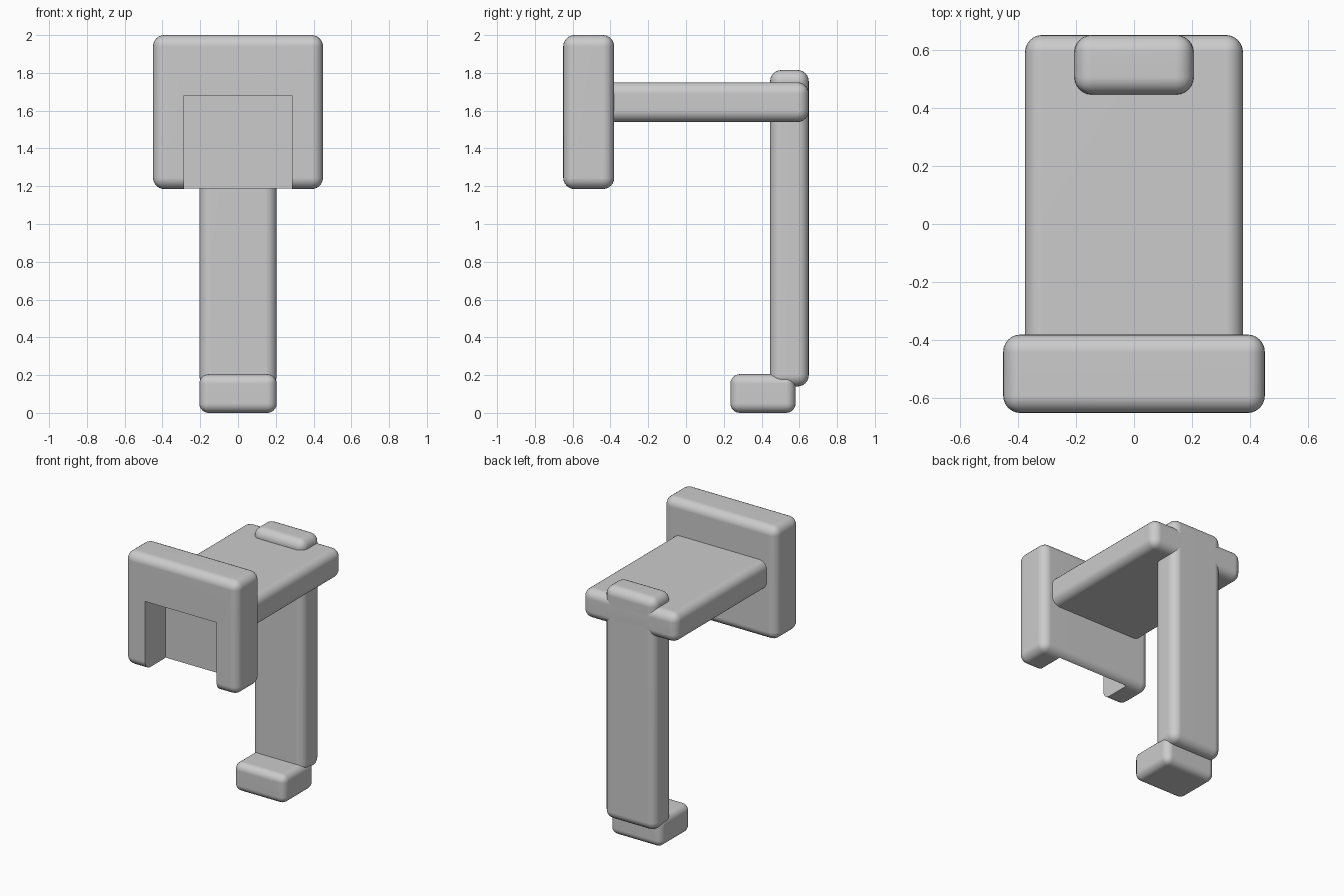
import bpy
import bmesh
from mathutils import Vector

cube = bpy.data.objects.get("Cube")
if cube:
    bpy.data.objects.remove(cube, do_unlink=True)

# Single flat grey
grey = bpy.data.materials.new("plain_grey")
grey.use_nodes = True
grey.diffuse_color = (0.6, 0.6, 0.6, 1)
grey.node_tree.nodes["Principled BSDF"].inputs["Base Color"].default_value = (0.6, 0.6, 0.6, 1)

RADIUS = 0.06


def box(name, low, high, radius=RADIUS, square_front=False):
    """Box between two corners, with rounded edges; the front end may stay square."""
    low, high = Vector(low), Vector(high)
    bm = bmesh.new()
    bmesh.ops.create_cube(bm, size=1)
    for v in bm.verts:
        v.co = (low + high) / 2 + v.co * (high - low)
    if radius:
        edges = [e for e in bm.edges
                 if not (square_front and all(v.co.y < low.y + 0.001 for v in e.verts))]
        bmesh.ops.bevel(bm, geom=edges, offset=radius, segments=6,
                        profile=0.5, affect='EDGES', clamp_overlap=True)
    mesh = bpy.data.meshes.new(name)
    bm.to_mesh(mesh)
    bm.free()
    mesh.materials.append(grey)
    obj = bpy.data.objects.new(name, mesh)
    bpy.context.collection.objects.link(obj)
    return obj


def activate(obj):
    bpy.ops.object.select_all(action='DESELECT')
    obj.select_set(True)
    bpy.context.view_layer.objects.active = obj


# Head block with a notch cut into the lower front
head = box("head_block", (-0.45, -0.65, 1.185), (0.45, -0.38, 2.0))
cutter = box("notch_cutter", (-0.285, -0.8, 1.0), (0.285, -0.42, 1.68), radius=0)
cutter.hide_render = True
cut = head.modifiers.new("notch", 'BOOLEAN')
cut.operation = 'DIFFERENCE'
cut.solver = 'EXACT'
cut.object = cutter
activate(head)
bpy.ops.object.modifier_apply(modifier=cut.name)
bpy.data.objects.remove(cutter, do_unlink=True)

# Flat arm, upright column and foot
arm = box("arm", (-0.375, -0.39, 1.54), (0.375, 0.65, 1.75), square_front=True)
column = box("column", (-0.205, 0.445, 0.14), (0.205, 0.65, 1.815))
foot = box("foot", (-0.205, 0.235, 0), (0.205, 0.58, 0.205), radius=0.05)

# Smooth rounded edges, flat main faces
for part in (head, arm, column, foot):
    activate(part)
    bpy.ops.object.shade_smooth_by_angle()
    normals = part.modifiers.new("flat_faces", 'WEIGHTED_NORMAL')
    normals.keep_sharp = True
